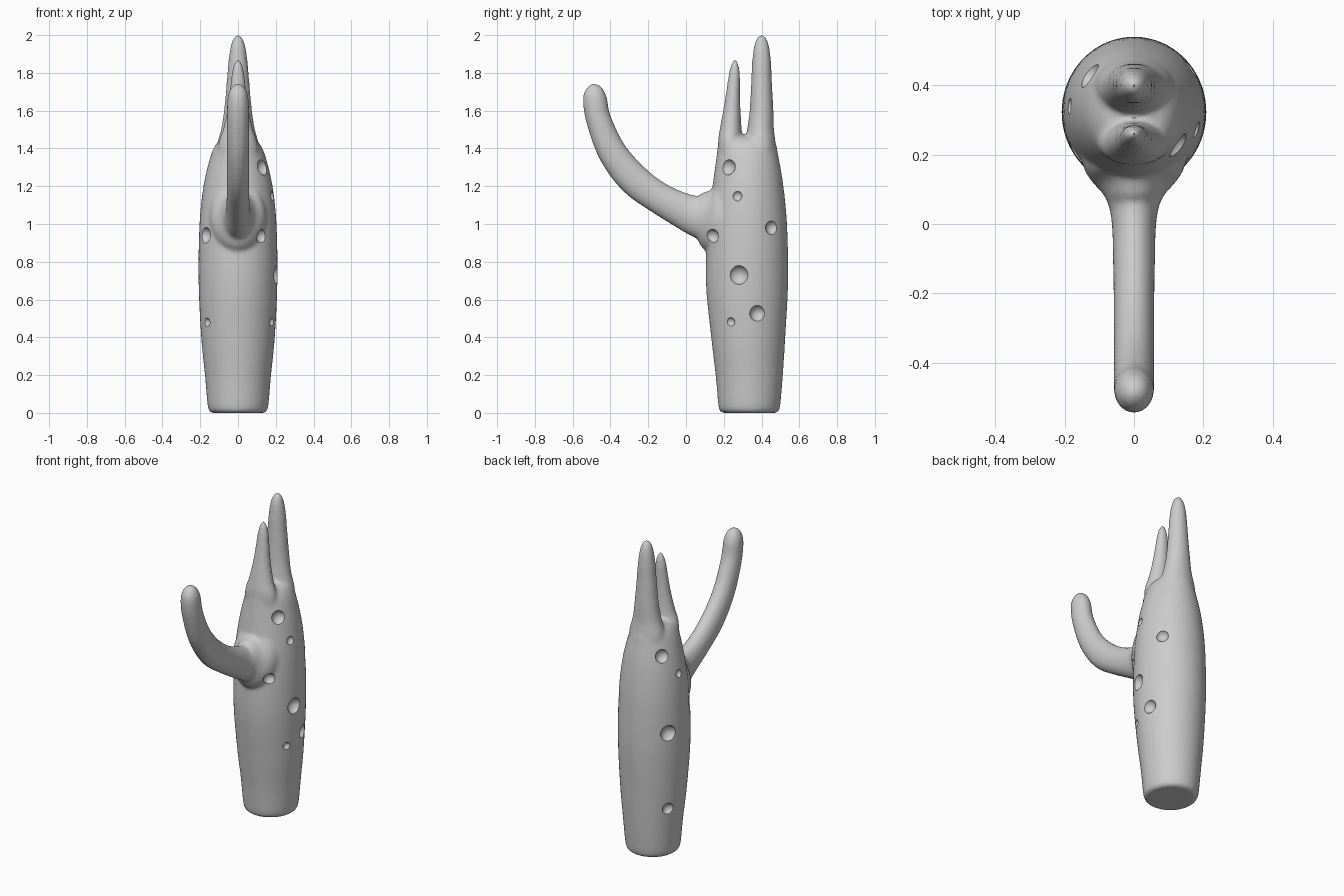
import bpy, bmesh, math
from mathutils import Vector

if "Cube" in bpy.data.objects:
    bpy.data.objects.remove(bpy.data.objects["Cube"])


def spline(pts, steps=5):
    """Smooth curve through rows of (y, z, in-plane radius, x radius)."""
    p = [Vector(q) for q in pts]
    out = []
    for i in range(len(p) - 1):
        a, b, c, d = p[max(i - 1, 0)], p[i], p[i + 1], p[min(i + 2, len(p) - 1)]
        for k in range(steps):
            t = k / steps
            out.append(0.5 * (2 * b + (c - a) * t + (2 * a - 5 * b + 4 * c - d) * t**2
                              + (3 * b - a - 3 * c + d) * t**3))
    return out + [p[-1]]


def loft(bm, pts, sides=40):
    """Closed tube of elliptical rings along a path in the x = 0 plane."""
    rows = spline(pts)
    rings = []
    for i, (y, z, r, rx) in enumerate(rows):
        a, b = rows[max(i - 1, 0)], rows[min(i + 1, len(rows) - 1)]
        ty, tz = b[0] - a[0], b[1] - a[1]
        n = math.hypot(ty, tz)
        ty, tz = ty / n, tz / n
        ring = []
        for k in range(sides):
            t = 2 * math.pi * k / sides
            s = r * math.sin(t)
            ring.append(bm.verts.new((rx * math.cos(t), y + s * tz, z - s * ty)))
        rings.append(ring)
    faces = [bm.faces.new(rings[0]), bm.faces.new(rings[-1][::-1])]
    for u, v in zip(rings, rings[1:]):
        for k in range(sides):
            m = (k + 1) % sides
            faces.append(bm.faces.new((u[k], v[k], v[m], u[m])))
    bmesh.ops.recalc_face_normals(bm, faces=faces)


def make_object(name, bm):
    mesh = bpy.data.meshes.new(name)
    bm.to_mesh(mesh)
    bm.free()
    ob = bpy.data.objects.new(name, mesh)
    bpy.context.collection.objects.link(ob)
    return ob


bm = bmesh.new()
# Trunk
loft(bm, [(.335, 0, .14, .14), (.335, .012, .157, .153), (.335, .05, .165, .162),
          (.335, .2, .178, .175), (.33, .4, .196, .195), (.323, .7, .218, .209),
          (.325, 1.0, .21, .204), (.328, 1.2, .188, .183), (.325, 1.35, .165, .148),
          (.322, 1.42, .153, .118), (.32, 1.455, .125, .08), (.32, 1.47, .03, .02)])
# Tall rear horn
loft(bm, [(.39, 1.25, .10, .12), (.393, 1.4, .085, .115), (.395, 1.5, .071, .09),
          (.4, 1.6, .063, .074), (.4, 1.75, .055, .06), (.4, 1.86, .05, .051),
          (.4, 1.94, .04, .039), (.4, 1.985, .024, .023), (.4, 2.004, .003, .003)])
# Short front horn
loft(bm, [(.26, 1.25, .09, .12), (.236, 1.42, .067, .105), (.237, 1.5, .058, .08),
          (.243, 1.6, .046, .058), (.25, 1.7, .037, .044), (.256, 1.79, .03, .034),
          (.259, 1.85, .018, .02), (.26, 1.874, .003, .003)])
# Raised arm, flared where it joins the trunk
loft(bm, [(.25, 1.03, .2, .17), (.15, 1.03, .19, .14), (.09, 1.04, .135, .09),
          (.02, 1.055, .101, .066), (-.13, 1.13, .084, .06), (-.275, 1.235, .085, .059),
          (-.39, 1.38, .077, .059), (-.462, 1.55, .067, .059), (-.482, 1.66, .064, .056),
          (-.485, 1.71, .048, .043), (-.486, 1.735, .026, .024), (-.486, 1.743, .003, .003)])
cactus = make_object("cactus", bm)
bpy.context.view_layer.objects.active = cactus
cactus.select_set(True)

# Merge the parts into one soft skin
remesh = cactus.modifiers.new("merge", 'REMESH')
remesh.mode = 'VOXEL'
remesh.voxel_size = 0.01
soft = cactus.modifiers.new("soften", 'SMOOTH')
soft.factor = 0.5
soft.iterations = 8
for m in ("merge", "soften"):
    bpy.ops.object.modifier_apply(modifier=m)

# Round pits: y, z, radius on each side
right = [(.225, 1.3, .042), (.272, 1.148, .026), (.452, .98, .037), (.142, .938, .036),
         (.28, .73, .05), (.377, .527, .042), (.238, .482, .023)]
left = [(.43, 1.3, .042), (.34, 1.17, .024), (.205, .94, .042),
        (.435, .82, .05), (.42, .325, .036), (.21, .48, .023)]
bm = bmesh.new()
for side, pits in ((1, right), (-1, left)):
    for y, z, r in pits:
        hit, loc, nor, _ = cactus.ray_cast(Vector((side, y, z)), Vector((-side, 0, 0)))
        if hit:
            ball = bmesh.ops.create_uvsphere(bm, u_segments=32, v_segments=16, radius=r * 1.06)
            bmesh.ops.translate(bm, verts=ball["verts"], vec=loc + nor * r * 0.35)
cutter = make_object("pit_cutter", bm)
cut = cactus.modifiers.new("pits", 'BOOLEAN')
cut.operation = 'DIFFERENCE'
cut.solver = 'EXACT'
cut.object = cutter
bpy.ops.object.modifier_apply(modifier="pits")
bpy.data.objects.remove(cutter)
bpy.ops.object.shade_smooth_by_angle(angle=math.radians(35))
